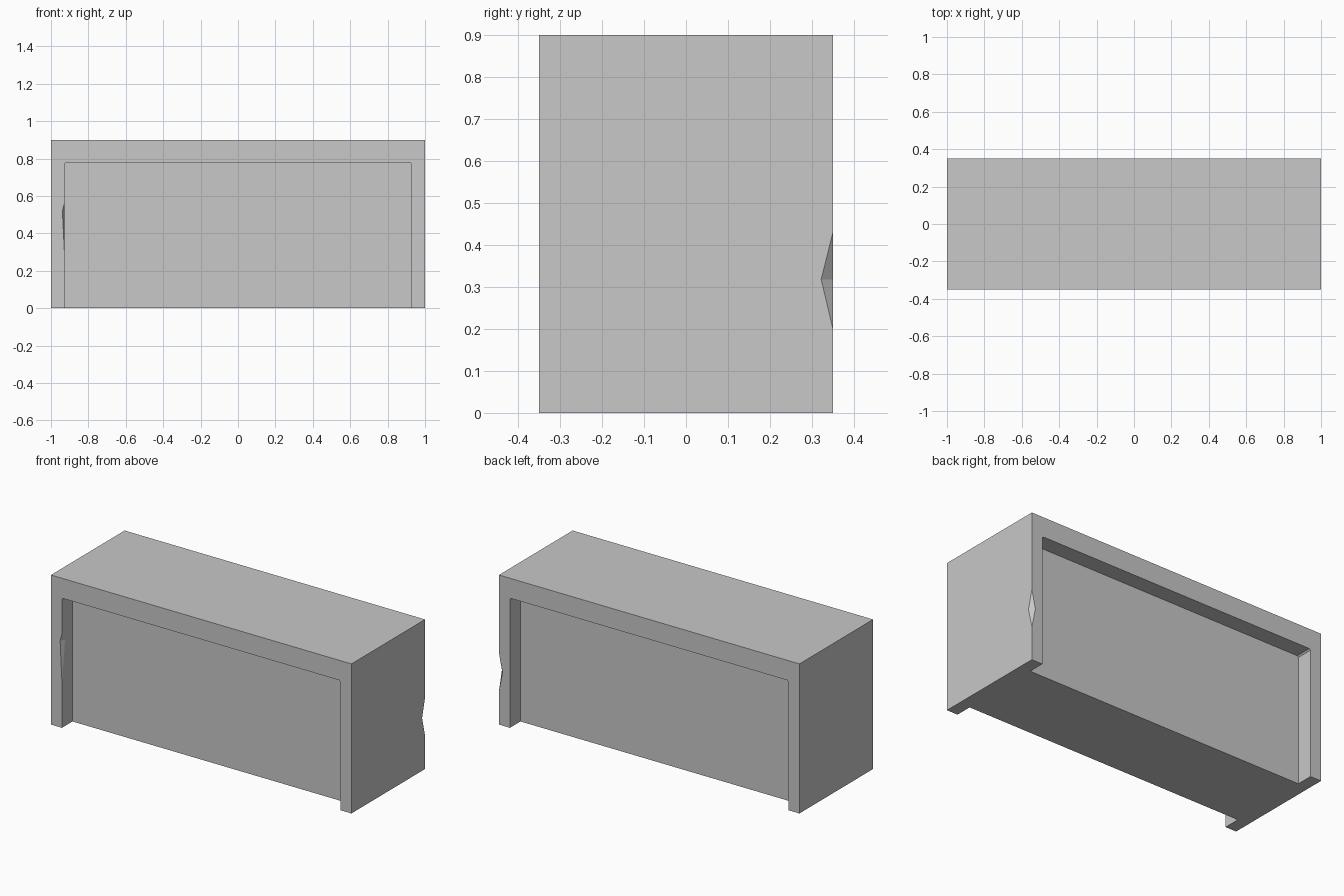
import bpy, bmesh

cube = bpy.data.objects.get("Cube")
if cube:
    bpy.data.objects.remove(cube, do_unlink=True)

WIDTH, DEPTH, HEIGHT = 2.0, 0.7, 0.9
OPEN_X, OPEN_Z, RECESS, CORNER = 0.927, 0.78, 0.1, 0.008

grey = bpy.data.materials.new("plain grey")
grey.use_nodes = True
colour = (0.58, 0.58, 0.58, 1)
grey.diffuse_color = colour
grey.node_tree.nodes["Principled BSDF"].inputs["Base Color"].default_value = colour


def make_object(name, bm):
    bmesh.ops.recalc_face_normals(bm, faces=bm.faces)
    mesh = bpy.data.meshes.new(name)
    bm.to_mesh(mesh)
    bm.free()
    mesh.materials.append(grey)
    obj = bpy.data.objects.new(name, mesh)
    bpy.context.collection.objects.link(obj)
    return obj


def box(name, centre, size):
    bm = bmesh.new()
    bmesh.ops.create_cube(bm, size=1)
    for v in bm.verts:
        v.co = [c + p * s for c, p, s in zip(centre, v.co, size)]
    return make_object(name, bm)


def prism(name, profile, y, depth):
    """Extrude an x-z profile along y."""
    bm = bmesh.new()
    face = bm.faces.new([bm.verts.new((x, y, z)) for x, z in profile])
    moved = bmesh.ops.extrude_face_region(bm, geom=[face])["geom"]
    verts = [g for g in moved if isinstance(g, bmesh.types.BMVert)]
    bmesh.ops.translate(bm, verts=verts, vec=(0, depth, 0))
    return make_object(name, bm)


def chip(name, corner, dx, dy, low, apex, high):
    """Double pyramid that nicks a vertical edge; dx, dy point into the solid."""
    x, y = corner
    bm = bmesh.new()
    ring = [bm.verts.new((x + a * dx, y + b * dy, apex))
            for a, b in ((1, 0), (0, 1), (-1, 0), (0, -1))]
    for z in (low, high):
        tip = bm.verts.new((x, y, z))
        for i in range(4):
            bm.faces.new((ring[i], ring[(i + 1) % 4], tip))
    return make_object(name, bm)


# Solid body
body = box("counter_body", (0, 0, HEIGHT / 2), (WIDTH, DEPTH, HEIGHT))

# Recessed panels, front and back, open at the floor
half = [(OPEN_X, -0.1), (OPEN_X, OPEN_Z - CORNER), (OPEN_X - CORNER, OPEN_Z)]
opening = half + [(-x, z) for x, z in reversed(half)]
cutters = []
for name, side in (("front", -1), ("back", 1)):
    inner = side * (DEPTH / 2 - RECESS)
    cutters.append(prism(name + "_recess_cutter", opening, inner, side * 2 * RECESS))

# Small chips worn out of two edges
cutters.append(chip("back_edge_chip_cutter", (WIDTH / 2, DEPTH / 2),
                    0.024, 0.028, 0.2, 0.318, 0.43))
cutters.append(chip("front_jamb_chip_cutter", (-OPEN_X, -DEPTH / 2),
                    0.012, 0.03, 0.27, 0.52, 0.565))

for cutter in cutters:
    mod = body.modifiers.new(cutter.name, 'BOOLEAN')
    mod.operation = 'DIFFERENCE'
    mod.solver = 'EXACT'
    mod.object = cutter

# Bake the cuts, then drop the cutters
bpy.context.view_layer.update()
graph = bpy.context.evaluated_depsgraph_get()
baked = bpy.data.meshes.new_from_object(body.evaluated_get(graph))
body.modifiers.clear()
body.data = baked
for cutter in cutters:
    bpy.data.objects.remove(cutter, do_unlink=True)
